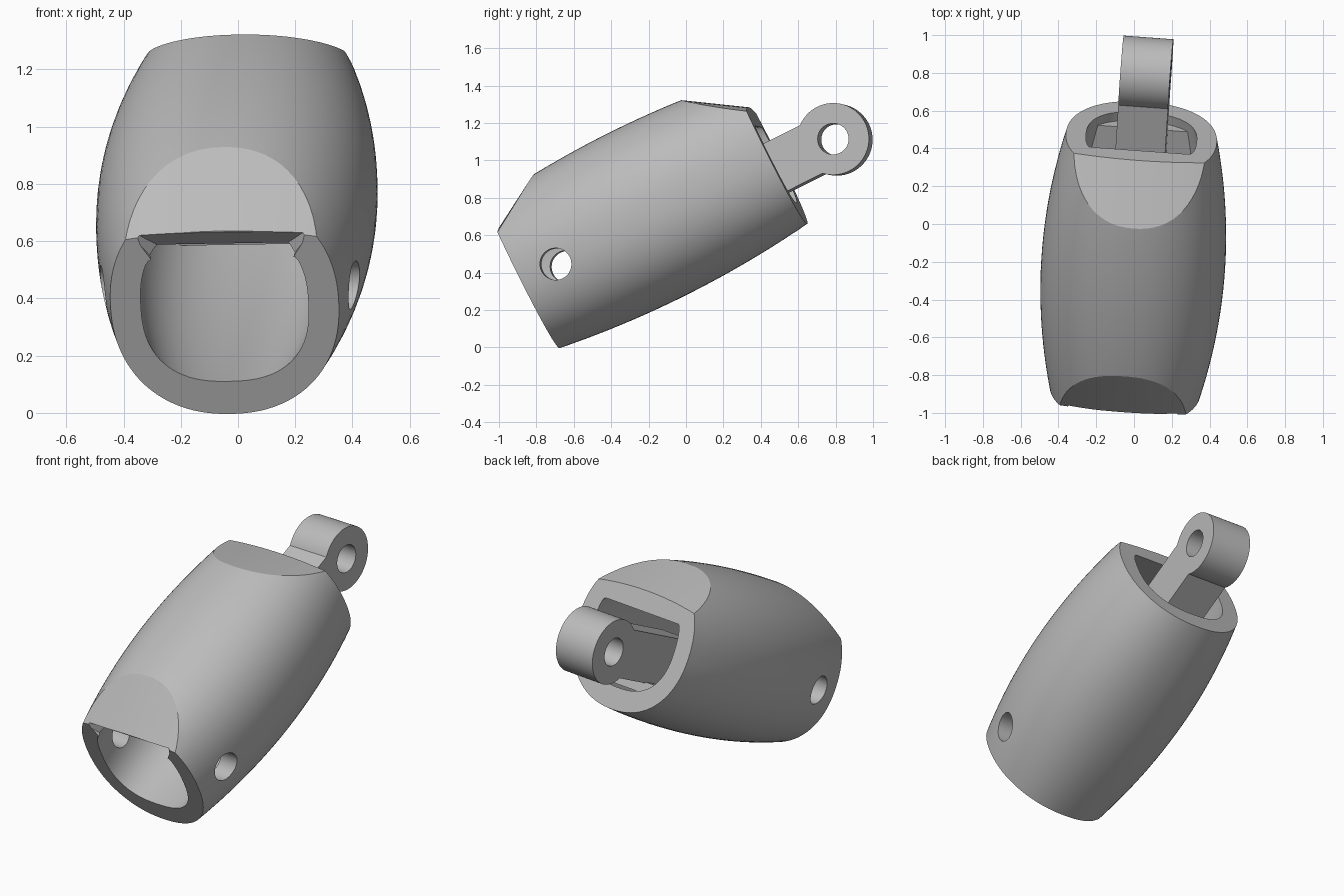
import bpy, bmesh
from math import sin, cos, pi, atan2, radians
from mathutils import Matrix, Vector

if "Cube" in bpy.data.objects:
    bpy.data.objects.remove(bpy.data.objects["Cube"])

grey = bpy.data.materials.new("plain_grey")
grey.use_nodes = True
COLOUR = (0.5, 0.5, 0.5, 1)
grey.diffuse_color = COLOUR
grey.node_tree.nodes["Principled BSDF"].inputs["Base Color"].default_value = COLOUR

# Parts are built along local y, then posed with yaw, pitch and roll
POSE = (Matrix.Translation((-0.004, -0.207, 0.713)) @ Matrix.Rotation(radians(-3.7), 4, 'Z')
        @ Matrix.Rotation(radians(26.6), 4, 'X') @ Matrix.Rotation(radians(-1.1), 4, 'Y'))
END = 0.742


def make(name, bm):
    bmesh.ops.recalc_face_normals(bm, faces=bm.faces)
    mesh = bpy.data.meshes.new(name)
    bm.to_mesh(mesh)
    bm.free()
    obj = bpy.data.objects.new(name, mesh)
    bpy.context.collection.objects.link(obj)
    return obj


def barrel(name, end, wide, tall, power, ceiling=None, rings=25, sides=96):
    """Loft of superellipse rings; wide and tall are (middle, end) half sizes."""
    bm = bmesh.new()
    loops = []
    for i in range(rings):
        t = 2 * i / (rings - 1) - 1
        y = t * end
        w = wide[0] + (wide[1] - wide[0]) * t * t
        h = tall[0] + (tall[1] - tall[0]) * t * t
        loop = []
        for k in range(sides):
            a = 2 * pi * k / sides
            c, s = cos(a), sin(a)
            r = (abs(c) ** power + abs(s) ** power) ** (-1 / power)
            z = h * r * s
            x = w * r * c
            if ceiling:
                z = min(z, ceiling(y))
            loop.append(bm.verts.new((x, y, z)))
        loops.append(loop)
    for a, b in zip(loops, loops[1:]):
        for k in range(sides):
            n = (k + 1) % sides
            bm.faces.new((a[k], a[n], b[n], b[k]))
    bm.faces.new(loops[0])
    bm.faces.new(loops[-1])
    return make(name, bm)


def cylinder(name, radius, length, centre, axis, sides=64):
    bm = bmesh.new()
    turn = Vector((0, 0, 1)).rotation_difference(Vector(axis)).to_matrix().to_4x4()
    bmesh.ops.create_cone(bm, cap_ends=True, segments=sides, radius1=radius, radius2=radius,
                          depth=length, matrix=Matrix.Translation(centre) @ turn)
    return make(name, bm)


def hull(name, half_points):
    """Convex solid mirrored across x from (x, y, z) points."""
    bm = bmesh.new()
    for x, y, z in half_points:
        for side in (-1, 1):
            bm.verts.new((side * x, y, z))
    bmesh.ops.convex_hull(bm, input=bm.verts)
    return make(name, bm)


def block(name, half, y0, y1, z0, z1):
    return hull(name, [(half, y, z) for y in (y0, y1) for z in (z0, z1)])


def combine(obj, tool, operation):
    mod = obj.modifiers.new(operation, 'BOOLEAN')
    mod.operation = operation
    mod.solver = 'EXACT'
    mod.object = tool
    bpy.context.view_layer.objects.active = obj
    bpy.ops.object.modifier_apply(modifier=mod.name)
    bpy.data.objects.remove(tool)


# Barrel body with a sloping, gently crowned flat above each end
body = barrel("barrel_body", END, (0.487, 0.40), (0.48, 0.43), 2.2)
CROWN = 2.4
for side, height, slope in ((-1, 0.285, 0.59), (1, 0.267, 0.64)):
    tilt = atan2(slope, 1)
    normal = Vector((0, side * sin(tilt), cos(tilt)))
    centre = Vector((0, side * END, height)) - normal * CROWN
    trim = cylinder("trim", CROWN, 6, centre, (0, cos(tilt), -side * sin(tilt)), 256)
    combine(body, trim, 'INTERSECT')


# Hollow bore, its roof lowered towards both ends
def roof(y):
    return min(0.4, 0.18 + 0.59 * (y + END), 0.15 + 0.62 * (END - y))


combine(body, barrel("bore", END + 0.02, (0.36, 0.29), (0.35, 0.30), 2.5, roof), 'DIFFERENCE')

# Bevelled lip under the front flat
lip = hull("lip_cutter", [(0.345, -0.78, 0.331), (0.23, -0.69, 0.21),
                          (0.2, -0.69, 0.1), (0.2, -0.78, 0.1)])
combine(body, lip, 'DIFFERENCE')

# Cross pin hole through both side walls
combine(body, cylinder("pin_cutter", 0.085, 2, (0, -0.533, -0.04), (1, 0, 0)), 'DIFFERENCE')

# Rear lug: web, round eye and bored hole
lug = block("rear_lug", 0.132, 0.3, 1.078, -0.232, 0.052)
EYE = (0, 1.078, -0.093)
combine(lug, cylinder("eye", 0.192, 0.264, EYE, (1, 0, 0), 96), 'UNION')
combine(lug, cylinder("eye_cutter", 0.083, 1, EYE, (1, 0, 0)), 'DIFFERENCE')

# Anchor plate holding the lug inside the bore
anchor = block("lug_anchor_plate", 0.27, 0.3, 0.686, -0.29, -0.225)

# Pose, colour and shading
for obj in (body, lug, anchor):
    obj.data.transform(POSE)
    obj.data.materials.clear()
    obj.data.materials.append(grey)
    for poly in obj.data.polygons:
        poly.material_index = 0
    bpy.ops.object.select_all(action='DESELECT')
    obj.select_set(True)
    bpy.context.view_layer.objects.active = obj
    bpy.ops.object.shade_smooth_by_angle(angle=radians(25))
